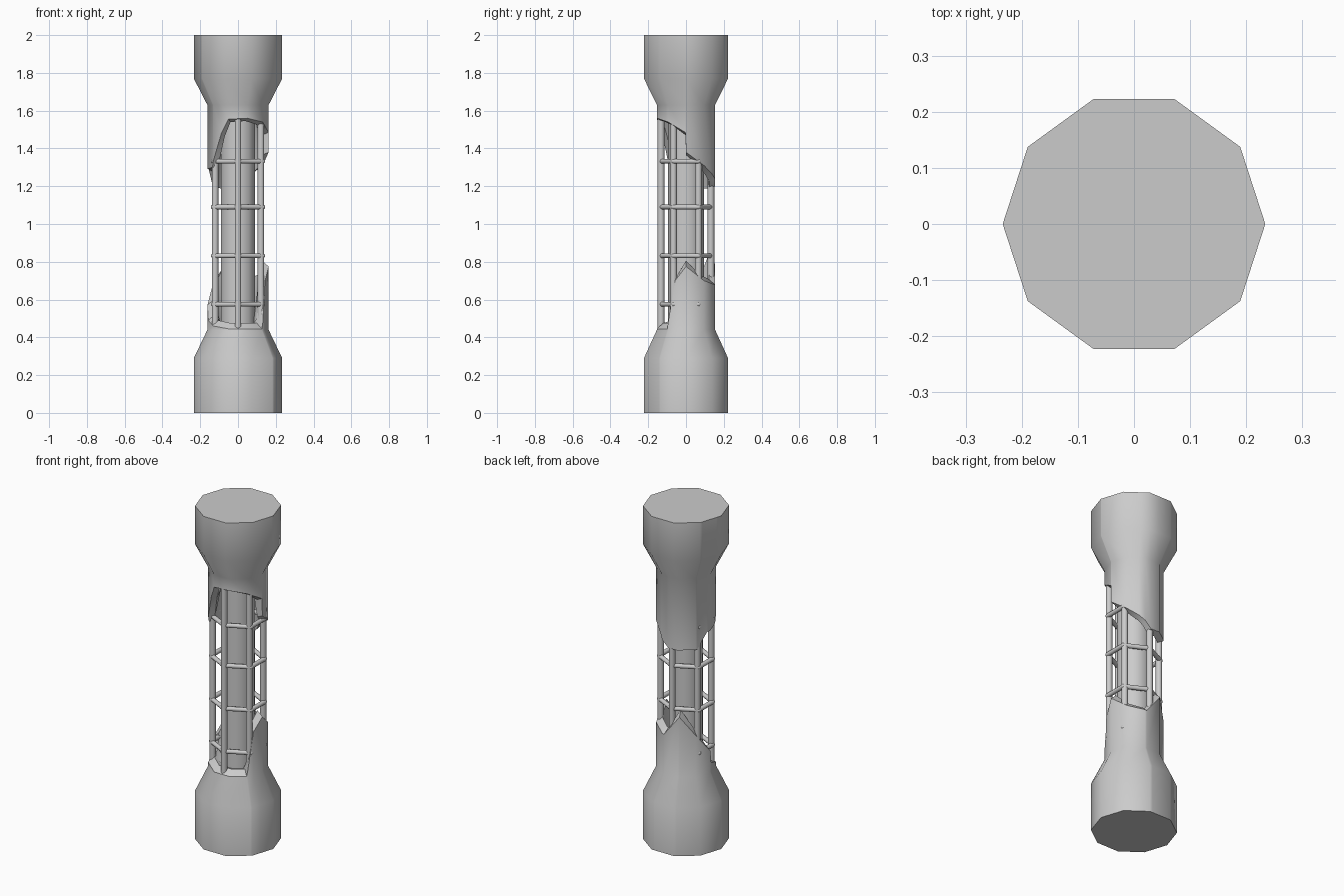
import bpy, bmesh, math
from mathutils import Vector

if "Cube" in bpy.data.objects:
    bpy.data.objects.remove(bpy.data.objects["Cube"], do_unlink=True)

SIDES = 10
STEP = 360 / SIDES

concrete = bpy.data.materials.new("grey concrete")
concrete.use_nodes = True
GREY = (0.6, 0.6, 0.6, 1)
concrete.diffuse_color = GREY
concrete.node_tree.nodes["Principled BSDF"].inputs["Base Color"].default_value = GREY


def finish(bm, name):
    bmesh.ops.remove_doubles(bm, verts=bm.verts, dist=0.0005)
    bmesh.ops.recalc_face_normals(bm, faces=bm.faces)
    mesh = bpy.data.meshes.new(name)
    bm.to_mesh(mesh)
    bm.free()
    mesh.materials.append(concrete)
    obj = bpy.data.objects.new(name, mesh)
    bpy.context.collection.objects.link(obj)
    bpy.ops.object.select_all(action='DESELECT')
    obj.select_set(True)
    bpy.context.view_layer.objects.active = obj
    bpy.ops.object.shade_smooth_by_angle(angle=math.radians(40))
    return obj


def on_polygon(angle, radius, z):
    """Point on the outline of the ten-sided column."""
    half = STEP / 2
    r = radius * math.cos(math.radians(half)) / math.cos(math.radians(angle % STEP - half))
    a = math.radians(angle)
    return Vector((r * math.cos(a), r * math.sin(a), z))


def edge_height(edge, angle):
    """Height of a broken edge, linear between (angle, height) points."""
    pts = edge + [(360, edge[0][1])]
    for (a, za), (b, zb) in zip(pts, pts[1:]):
        if a <= angle <= b:
            return za + (zb - za) * (angle - a) / (b - a)


def broken_column(name, profile, edge, lip, floor):
    """Ten-sided lathe that ends in a jagged hollow rim."""
    angles = sorted({i * STEP for i in range(SIDES)} | {a for a, z in edge})
    bm = bmesh.new()
    rings = [[bm.verts.new(on_polygon(a, r, z)) for a in angles] for r, z in profile]
    heights = [edge_height(edge, a) for a in angles]
    rings.append([bm.verts.new(on_polygon(a, 0.162, h)) for a, h in zip(angles, heights)])
    rings.append([bm.verts.new(on_polygon(a, 0.128, h + lip)) for a, h in zip(angles, heights)])
    rings.append([bm.verts.new(on_polygon(a, 0.09, floor)) for a in angles])
    bm.faces.new(rings[0])
    bm.faces.new(rings[-1])
    n = len(angles)
    for low, high in zip(rings, rings[1:]):
        for i in range(n):
            j = (i + 1) % n
            bm.faces.new((low[i], low[j], high[j], high[i]))
    return finish(bm, name)


def rod(bm, start, end, radius, round_ends=False):
    axis = end - start
    rot = axis.to_track_quat('Z', 'Y').to_matrix().to_4x4()
    rot.translation = (start + end) / 2
    bmesh.ops.create_cone(bm, cap_ends=True, segments=10, radius1=radius,
                          radius2=radius, depth=axis.length, matrix=rot)
    if round_ends:
        for p in (start, end):
            ball = bmesh.ops.create_icosphere(bm, subdivisions=2, radius=radius)
            bmesh.ops.translate(bm, verts=ball["verts"], vec=p)


# Lower half: flared foot and broken shell
lower_edge = [(0, 0.775), (36, 0.7), (76, 0.675), (112, 0.8), (144, 0.69),
              (180, 0.57), (186, 0.49), (216, 0.46), (252, 0.445), (288, 0.445),
              (322, 0.445), (338, 0.7)]
broken_column("lower_column", [(0.234, 0), (0.234, 0.29), (0.162, 0.44)],
              lower_edge, 0.03, 0.46)

# Upper half: flared head and broken shell
upper_edge = [(0, 1.38), (36, 1.31), (60, 1.27), (87, 1.2), (148, 1.205),
              (172, 1.29), (212, 1.3), (235, 1.48), (252, 1.555), (288, 1.56),
              (324, 1.54), (359, 1.485)]
broken_column("upper_column", [(0.234, 2), (0.234, 1.77), (0.162, 1.63)],
              upper_edge, -0.015, 1.58)

# Inner core
bm = bmesh.new()
bmesh.ops.create_cone(bm, cap_ends=True, segments=SIDES, radius1=0.095,
                      radius2=0.095, depth=1.2)
bmesh.ops.translate(bm, verts=bm.verts, vec=(0, 0, 1))
finish(bm, "inner_core")

# Six upright reinforcing bars and the ties around them
corners = [Vector((0.14 * math.cos(math.radians(a)), 0.132 * math.sin(math.radians(a)), 0))
           for a in range(30, 390, 60)]
for i, c in enumerate(corners):
    bm = bmesh.new()
    rod(bm, c + Vector((0, 0, 0.44)), c + Vector((0, 0, 1.6)), 0.018)
    finish(bm, f"upright_bar_{i + 1}")

for k, z in enumerate((0.575, 0.832, 1.09, 1.332)):
    bm = bmesh.new()
    for i in range(6):
        p, q = (Vector((c.x * 1.08, c.y, z)) for c in (corners[i], corners[(i + 1) % 6]))
        rod(bm, p, q, 0.013, True)
    finish(bm, f"tie_ring_{k + 1}")
